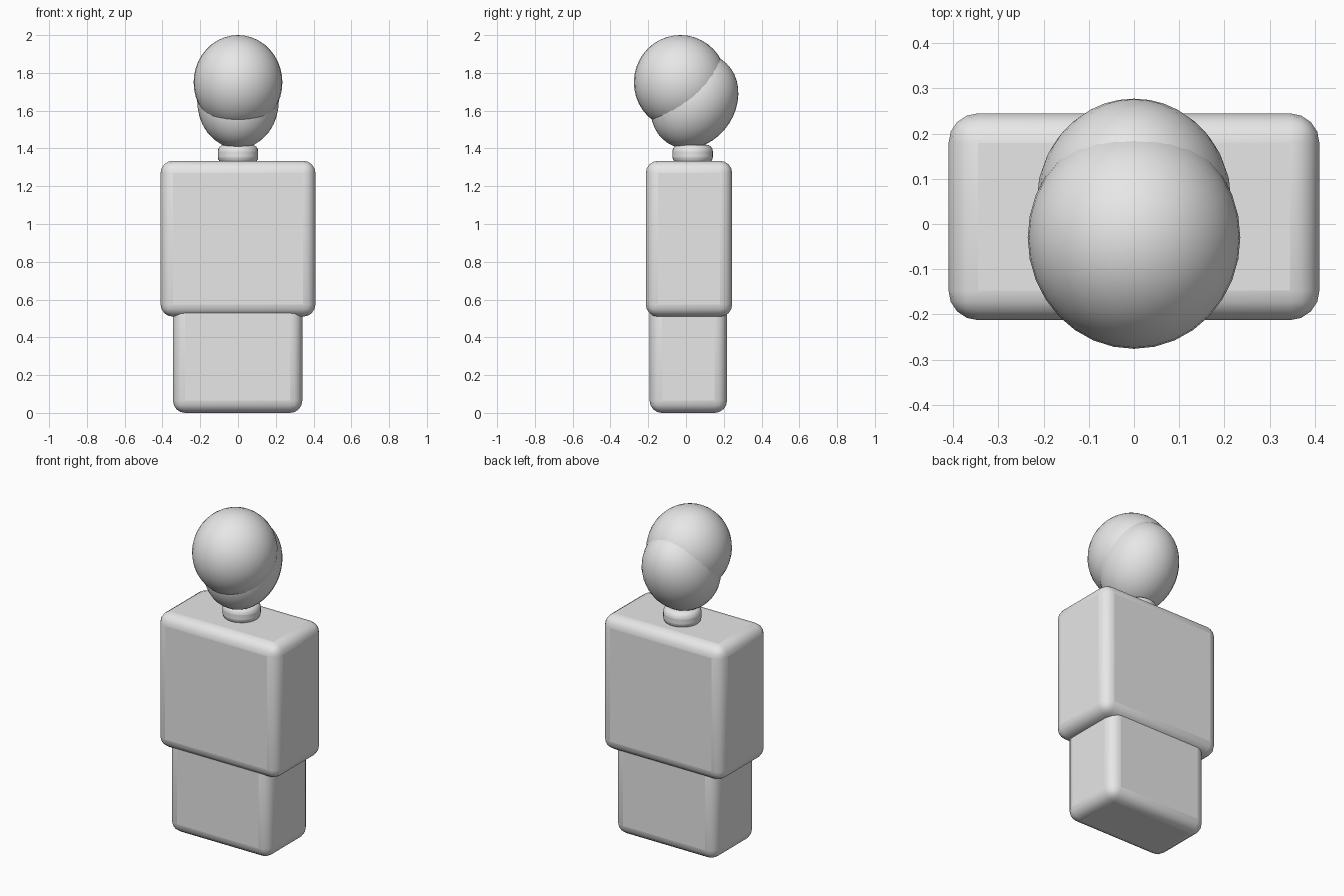
import bpy
import math

cube = bpy.data.objects.get("Cube")
if cube:
    bpy.data.objects.remove(cube, do_unlink=True)

# One plain grey for the whole figure
grey = bpy.data.materials.new("light grey")
grey.use_nodes = True
grey.diffuse_color = (0.8, 0.8, 0.8, 1)
bsdf = next(n for n in grey.node_tree.nodes if n.type == 'BSDF_PRINCIPLED')
bsdf.inputs["Base Color"].default_value = grey.diffuse_color


def finish(name, scale, tilt=0.0, bevel=0.0):
    """Name, size, round and smooth the active object."""
    ob = bpy.context.object
    ob.name = name
    ob.scale = scale
    bpy.ops.object.transform_apply(location=False, rotation=False, scale=True)
    ob.rotation_euler.x = tilt
    ob.data.materials.append(grey)
    if bevel:
        mod = ob.modifiers.new("rounded edges", 'BEVEL')
        mod.width = bevel
        mod.segments = 4
        mod.limit_method = 'ANGLE'
        mod.angle_limit = math.radians(40)
    bpy.ops.object.shade_smooth_by_angle(angle=math.radians(50))
    return ob


def rounded_box(name, centre, size):
    bpy.ops.mesh.primitive_cube_add(size=1, location=centre)
    return finish(name, size, bevel=0.065)


def ellipsoid(name, centre, radii, tilt=0.0):
    bpy.ops.mesh.primitive_uv_sphere_add(segments=32, ring_count=20,
                                         radius=1, location=centre)
    return finish(name, radii, tilt)


# Body blocks, the lower one running up inside the torso
rounded_box("pelvis", (-0.002, 0.012, 0.34), (0.685, 0.41, 0.68))
rounded_box("torso", (0, 0.016, 0.922), (0.82, 0.457, 0.825))

# Short rounded neck
bpy.ops.mesh.primitive_cylinder_add(vertices=32, radius=1, depth=1,
                                    location=(0, 0.035, 1.37))
finish("neck", (0.107, 0.107, 0.1), bevel=0.035)

# Head: a front mass and a backward-leaning rear mass
ellipsoid("head_front", (0, -0.03, 1.75), (0.235, 0.246, 0.25))
ellipsoid("head_back", (0, 0.045, 1.65), (0.216, 0.218, 0.263),
          tilt=math.radians(-33))
